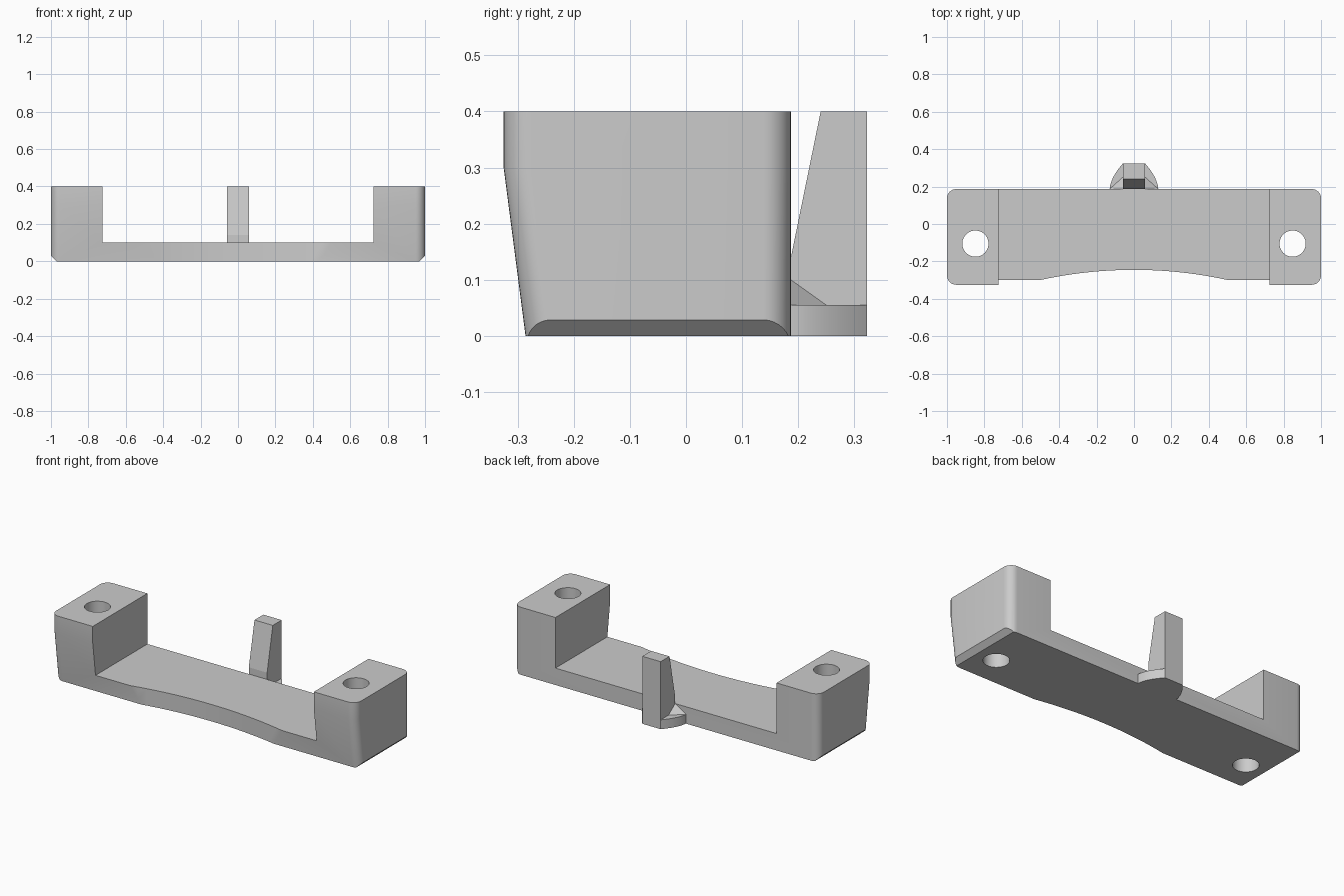
import bpy, bmesh, math

cube = bpy.data.objects.get("Cube")
if cube:
    bpy.data.objects.remove(cube, do_unlink=True)

grey = bpy.data.materials.new("plain_grey")
grey.use_nodes = True
colour = (0.6, 0.6, 0.6, 1)
grey.diffuse_color = colour
grey.node_tree.nodes["Principled BSDF"].inputs["Base Color"].default_value = colour

BACK, TOP, FLOOR = 0.187, 0.4, 0.1


def make(name, bm):
    bmesh.ops.recalc_face_normals(bm, faces=bm.faces)
    mesh = bpy.data.meshes.new(name)
    bm.to_mesh(mesh)
    bm.free()
    mesh.materials.append(grey)
    obj = bpy.data.objects.new(name, mesh)
    bpy.context.collection.objects.link(obj)
    return obj


def loft(name, rings):
    """Closed solid through a stack of matching rings."""
    bm = bmesh.new()
    loops = [[bm.verts.new(p) for p in ring] for ring in rings]
    n = len(loops[0])
    for a, b in zip(loops, loops[1:]):
        for i in range(n):
            j = (i + 1) % n
            bm.faces.new((a[i], a[j], b[j], b[i]))
    bm.faces.new(loops[0][::-1])
    bm.faces.new(loops[-1])
    return make(name, bm)


def rounded_ring(front, z, r=0.05, steps=8):
    """Rounded rectangle between the front line and the back face."""
    pts = []
    corners = [(1 - r, BACK - r), (r - 1, BACK - r), (r - 1, front + r), (1 - r, front + r)]
    for q, (cx, cy) in enumerate(corners):
        for k in range(steps + 1):
            a = math.pi / 2 * (q + k / steps)
            pts.append((cx + r * math.cos(a), cy + r * math.sin(a), z))
    return pts


def prism_z(name, pts, z0, z1):
    return loft(name, [[(x, y, z) for x, y in pts] for z in (z0, z1)])


def circle(cx, cy, r, n):
    return [(cx + r * math.cos(math.tau * i / n), cy + r * math.sin(math.tau * i / n))
            for i in range(n)]


def cut(target, cutter):
    mod = target.modifiers.new("cut", "BOOLEAN")
    mod.operation = "DIFFERENCE"
    mod.solver = "EXACT"
    mod.object = cutter
    bpy.context.view_layer.objects.active = target
    bpy.ops.object.modifier_apply(modifier=mod.name)
    bpy.data.objects.remove(cutter, do_unlink=True)


# Body: rounded block with a front that leans in towards the bottom
body = loft("bracket_body", [rounded_ring(-0.286, 0), rounded_ring(-0.325, 0.3),
                             rounded_ring(-0.325, TOP)])

# Channel between the two end blocks
cut(body, prism_z("channel_cutter", [(-0.725, -1), (0.725, -1), (0.725, 1), (-0.725, 1)], FLOOR, 1))

# Shallow concave front edge
cut(body, prism_z("arc_cutter", circle(0, -2.575, 2.33, 256), -0.5, 0.5))

# Screw holes and bottom end chamfers
for s in (-1, 1):
    cut(body, prism_z("hole_cutter", circle(s * 0.848, -0.105, 0.07, 48), -1, 1))
    wedge = [(s * 0.92, -0.05), (s * 1.05, -0.05), (s * 1.05, 0.078)]
    cut(body, loft("chamfer_cutter", [[(x, y, z) for x, z in wedge] for y in (-1, 1)]))

# Upright post on the back
side = [(BACK, 0), (0.323, 0), (0.323, TOP), (0.24, TOP), (BACK, 0.14)]
post = loft("back_post", [[(x, y, z) for y, z in side] for x in (-0.06, 0.06)])

# Curved foot around the post
half = [(0.13 - 0.07 * t ** 1.7, BACK + 0.136 * t) for t in [i / 10 for i in range(11)]]
foot = prism_z("post_foot", half + [(-x, y) for x, y in reversed(half)], 0, 0.055)

# Small triangular gussets beside the post
for s, label in ((1, "left"), (-1, "right")):
    bm = bmesh.new()
    pts = [(0.06, BACK, 0.055), (0.13, BACK, 0.055), (0.06, 0.25, 0.055), (0.06, BACK, FLOOR)]
    for p in pts:
        bm.verts.new((s * p[0], p[1], p[2]))
    bmesh.ops.convex_hull(bm, input=bm.verts)
    make("gusset_" + label, bm)

# Smooth rounded parts, keep hard edges sharp
for obj in (body, foot):
    bpy.ops.object.select_all(action="DESELECT")
    obj.select_set(True)
    bpy.context.view_layer.objects.active = obj
    bpy.ops.object.shade_smooth_by_angle(angle=math.radians(30))
